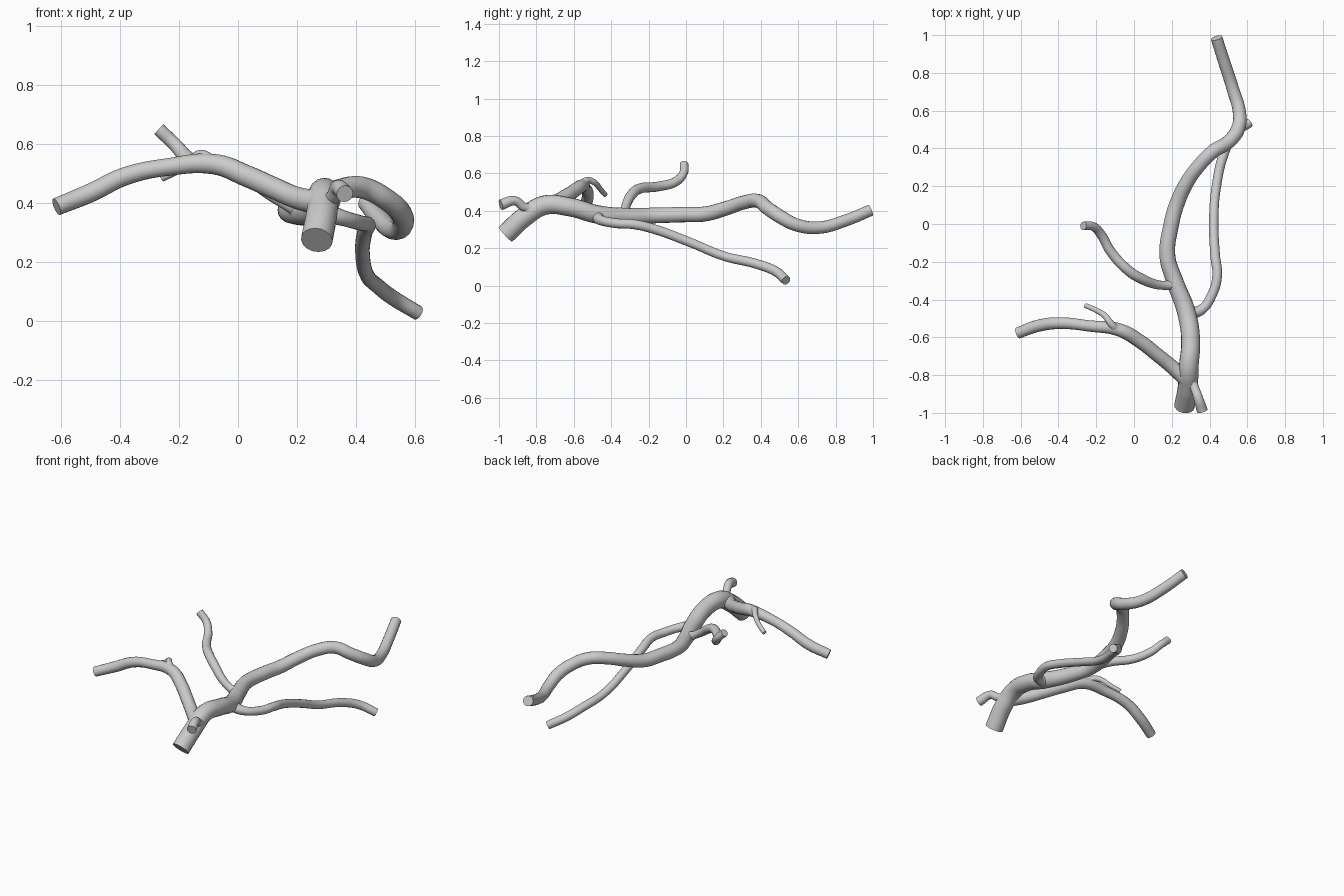
import bpy, bmesh
from math import radians


def tube(name, pts):
    """Smooth capped tube through (x, y, z, radius) points."""
    cu = bpy.data.curves.new(name, 'CURVE')
    cu.dimensions = '3D'
    cu.bevel_depth = 1.0
    cu.bevel_resolution = 6
    cu.resolution_u = 10
    cu.use_fill_caps = True
    sp = cu.splines.new('BEZIER')
    sp.radius_interpolation = 'CARDINAL'
    sp.bezier_points.add(len(pts) - 1)
    for bp, (x, y, z, r) in zip(sp.bezier_points, pts):
        bp.co = (x, y, z)
        bp.radius = r
        bp.handle_left_type = bp.handle_right_type = 'AUTO'
    tmp = bpy.data.objects.new(name + "_path", cu)
    bpy.context.collection.objects.link(tmp)
    dg = bpy.context.evaluated_depsgraph_get()
    me = bpy.data.meshes.new_from_object(tmp.evaluated_get(dg))
    bpy.data.objects.remove(tmp)
    # weld the caps so the tube is closed
    bm = bmesh.new()
    bm.from_mesh(me)
    bmesh.ops.remove_doubles(bm, verts=bm.verts, dist=0.0003)
    bmesh.ops.recalc_face_normals(bm, faces=bm.faces)
    bm.to_mesh(me)
    bm.free()
    ob = bpy.data.objects.new(name, me)
    bpy.context.collection.objects.link(ob)
    return ob


# main trunk, from the thick front end to the back tip
trunk = tube("main_trunk", [
    (.267, -.965, .275, .054), (.285, -.86, .37, .053), (.29, -.755, .43, .052),
    (.30, -.62, .42, .05), (.278, -.47, .38, .049), (.215, -.3, .37, .045),
    (.177, -.17, .375, .042), (.198, 0, .38, .041), (.225, .1, .383, .04),
    (.28, .22, .415, .038), (.345, .31, .445, .037), (.42, .385, .453, .037),
    (.50, .435, .415, .037), (.553, .51, .365, .037), (.558, .59, .325, .035),
    (.525, .71, .31, .033), (.48, .85, .347, .032), (.437, .985, .402, .031)])

branches = [
    # long branch to the left
    tube("left_branch", [
        (.285, -.83, .40, .042), (.20, -.755, .418, .038), (.12, -.69, .452, .037),
        (.03, -.62, .492, .037), (-.08, -.56, .532, .035), (-.235, -.54, .523, .030),
        (-.38, -.525, .492, .031), (-.50, -.537, .435, .032), (-.615, -.577, .388, .030)]),
    # small twig on the left branch
    tube("left_twig", [
        (-.09, -.56, .54, .024), (-.125, -.525, .563, .018), (-.15, -.49, .552, .016),
        (-.20, -.457, .515, .014), (-.257, -.432, .486, .013)]),
    # short stub at the front
    tube("front_stub", [
        (.295, -.81, .41, .03), (.32, -.865, .42, .024), (.338, -.915, .453, .025),
        (.362, -.99, .432, .029)]),
    # upper branch, turning up at its tip
    tube("upper_branch", [
        (.215, -.32, .375, .03), (.165, -.325, .40, .024), (.11, -.318, .435, .025),
        (.04, -.29, .487, .027), (-.025, -.25, .518, .027), (-.12, -.15, .53, .026),
        (-.175, -.055, .556, .025), (-.215, -.014, .60, .023), (-.268, -.01, .65, .023)]),
    # lower branch, descending to the ground at the back right
    tube("lower_branch", [
        (.285, -.475, .37, .034), (.355, -.455, .35, .027), (.415, -.37, .333, .026),
        (.44, -.275, .327, .026), (.43, -.17, .302, .026), (.422, .02, .232, .025),
        (.437, .205, .157, .025), (.475, .37, .118, .026), (.53, .48, .076, .026),
        (.61, .535, .028, .025)]),
]

# fuse the branches into the trunk
for b in branches:
    m = trunk.modifiers.new("join_" + b.name, 'BOOLEAN')
    m.operation = 'UNION'
    m.solver = 'EXACT'
    m.object = b
dg = bpy.context.evaluated_depsgraph_get()
fused = bpy.data.meshes.new_from_object(trunk.evaluated_get(dg))
trunk.modifiers.clear()
trunk.data = fused
trunk.name = "branching_vessel"
for b in branches:
    bpy.data.objects.remove(b)

bpy.ops.object.select_all(action='DESELECT')
trunk.select_set(True)
bpy.context.view_layer.objects.active = trunk
bpy.ops.object.shade_smooth_by_angle(angle=radians(50))
